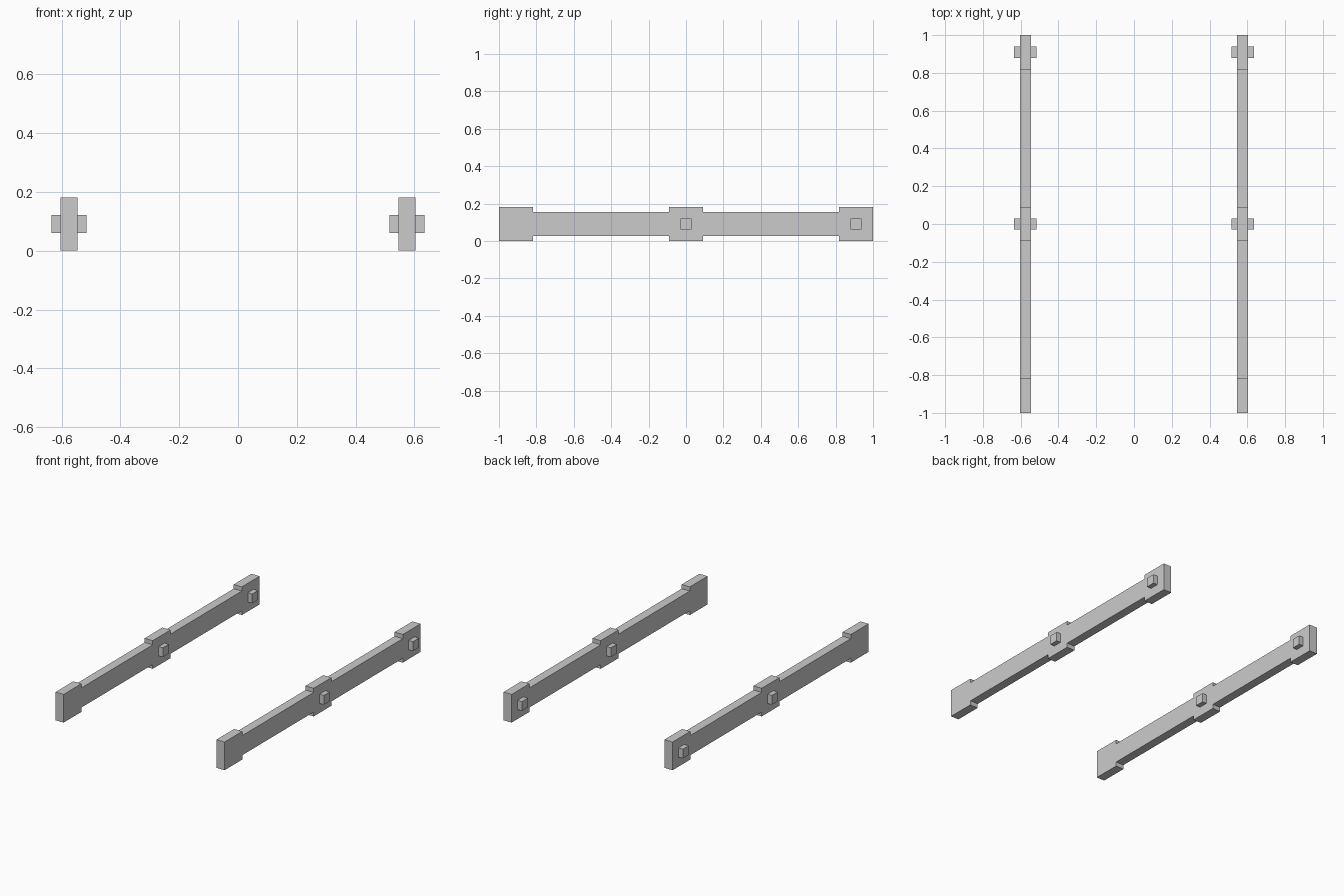
import bpy
import bmesh

if "Cube" in bpy.data.objects:
    bpy.data.objects.remove(bpy.data.objects["Cube"])

RAIL_X = 0.575          # distance of each rail from the centre
RAIL_HALF = 0.029       # half thickness of a rail
PEG_HALF = 0.06         # half length of a peg
H = 0.182               # height of the square pads
LOW, HIGH = 0.028, 0.155  # bottom and top of the slim bar
PAD = 0.0905            # half width of a pad


def extrude_profile(name, points, x_centre, half):
    """Extrude a (y, z) outline along x."""
    bm = bmesh.new()
    face = bm.faces.new([bm.verts.new((x_centre - half, y, z)) for y, z in points])
    result = bmesh.ops.extrude_face_region(bm, geom=[face])
    moved = [g for g in result["geom"] if isinstance(g, bmesh.types.BMVert)]
    bmesh.ops.translate(bm, verts=moved, vec=(2 * half, 0, 0))
    bmesh.ops.recalc_face_normals(bm, faces=bm.faces)
    mesh = bpy.data.meshes.new(name)
    bm.to_mesh(mesh)
    bm.free()
    obj = bpy.data.objects.new(name, mesh)
    bpy.context.collection.objects.link(obj)
    return obj


# Rail outline: slim bar with pads at both ends and the middle
edge = [(-1, 0), (-1 + 2 * PAD, 0), (-1 + 2 * PAD, LOW), (-PAD, LOW), (-PAD, 0),
        (PAD, 0), (PAD, LOW), (1 - 2 * PAD, LOW), (1 - 2 * PAD, 0), (1, 0)]
top_edge = [(y, HIGH if z else H) for y, z in reversed(edge)]
outline = edge + top_edge

for side, sx in (("left", -1), ("right", 1)):
    extrude_profile(f"{side}_rail", outline, sx * RAIL_X, RAIL_HALF)
    # Square pegs passing through the middle and back pads
    for place, y in (("middle", 0.0), ("back", 1 - PAD)):
        r, z = 0.03, H / 2
        square = [(y - r, z - r), (y + r, z - r), (y + r, z + r), (y - r, z + r)]
        extrude_profile(f"{side}_{place}_peg", square, sx * RAIL_X, PEG_HALF)
